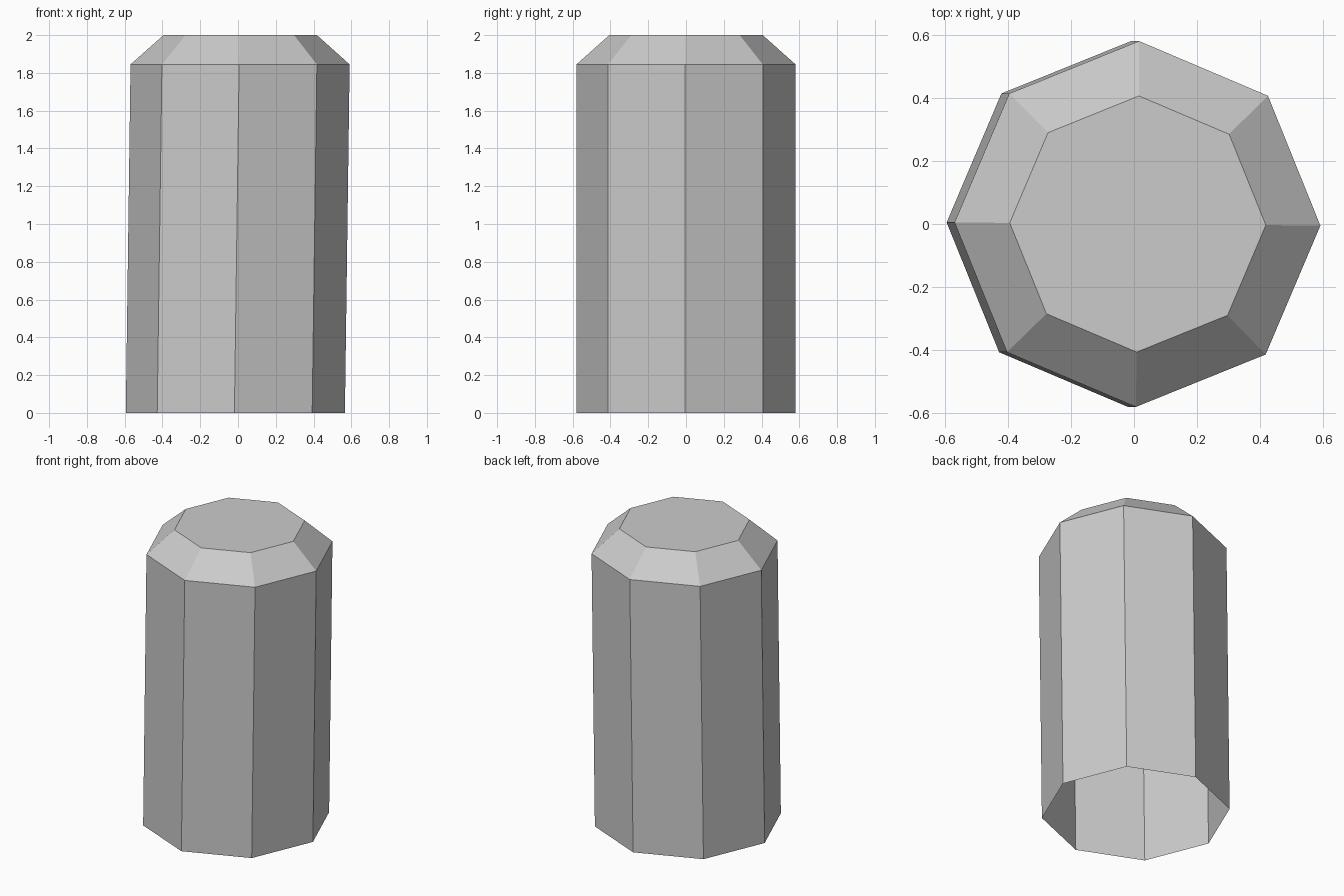
import bpy, bmesh
from math import cos, sin, pi, radians

if "Cube" in bpy.data.objects:
    bpy.data.objects.remove(bpy.data.objects["Cube"])

SIDES = 8
TWIST = radians(-0.5)
# rings from the open bottom to the bevelled top: radius, x centre, z
RINGS = [(0.58, -0.014, 0.0), (0.58, 0.011, 1.845), (0.406, 0.012, 2.0)]

bm = bmesh.new()


def ring(radius, cx, z):
    angles = [TWIST + i * 2 * pi / SIDES for i in range(SIDES)]
    return [bm.verts.new((cx + radius * cos(a), radius * sin(a), z)) for a in angles]


# slightly leaning octagonal wall and bevelled shoulder
loops = [ring(*r) for r in RINGS]
for low, high in zip(loops, loops[1:]):
    for i in range(SIDES):
        j = (i + 1) % SIDES
        bm.faces.new((low[i], low[j], high[j], high[i]))

# flat top; the bottom stays open
bm.faces.new(loops[-1])

mesh = bpy.data.meshes.new("octagonal_cap")
bm.to_mesh(mesh)
bm.free()
bpy.context.collection.objects.link(bpy.data.objects.new("octagonal_cap", mesh))
